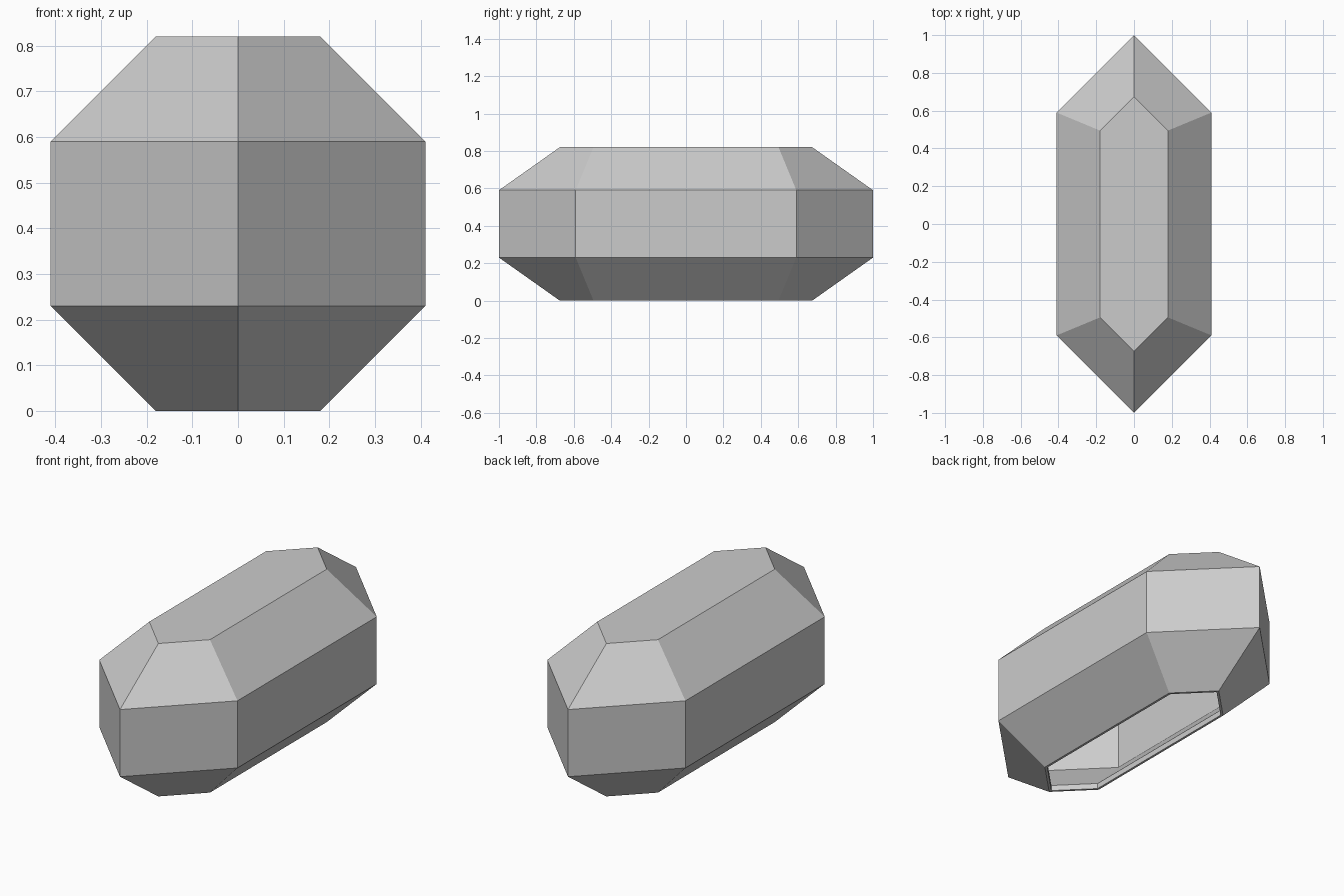
import bpy
import bmesh

cube = bpy.data.objects.get("Cube")
if cube:
    bpy.data.objects.remove(cube, do_unlink=True)

HALF_WIDTH, SHOULDER = 0.41, 0.59   # belt outline
BEVEL, HEIGHT = 0.23, 0.82
WALL = 0.03
TAN = 0.4142                        # tan(22.5), keeps offsets parallel

grey = bpy.data.materials.new("grey_stone")
grey.use_nodes = True
grey.diffuse_color = (0.6, 0.6, 0.6, 1)
grey.node_tree.nodes["Principled BSDF"].inputs["Base Color"].default_value = (0.6, 0.6, 0.6, 1)


def ring(bm, inset, z):
    """Pointed hexagon: the belt outline moved inward by inset."""
    w = HALF_WIDTH - inset
    s = SHOULDER - TAN * inset
    outline = [(w, -s), (w, s), (0, s + w), (-w, s), (-w, -s), (0, -s - w)]
    return [bm.verts.new((x, y, z)) for x, y in outline]


bm = bmesh.new()

# Outer skin from the top down
outer = [ring(bm, BEVEL, HEIGHT), ring(bm, 0, HEIGHT - BEVEL),
         ring(bm, 0, BEVEL), ring(bm, BEVEL, 0)]

# Rim, lip and inner cavity from the bottom up
lip = BEVEL + TAN * WALL
knee = BEVEL + TAN * WALL
inner = [ring(bm, lip, 0), ring(bm, lip, WALL), ring(bm, WALL, knee),
         ring(bm, WALL, HEIGHT - knee), ring(bm, lip, HEIGHT - WALL)]

# Bridge successive rings and close both ceilings
rings = outer + inner
for a, b in zip(rings, rings[1:]):
    for i in range(6):
        j = (i + 1) % 6
        bm.faces.new((a[i], b[i], b[j], a[j]))
bm.faces.new(rings[0])
bm.faces.new(rings[-1])
bmesh.ops.recalc_face_normals(bm, faces=bm.faces)

mesh = bpy.data.meshes.new("crystal_shell")
bm.to_mesh(mesh)
bm.free()
mesh.materials.append(grey)
shell = bpy.data.objects.new("crystal_shell", mesh)
bpy.context.collection.objects.link(shell)
